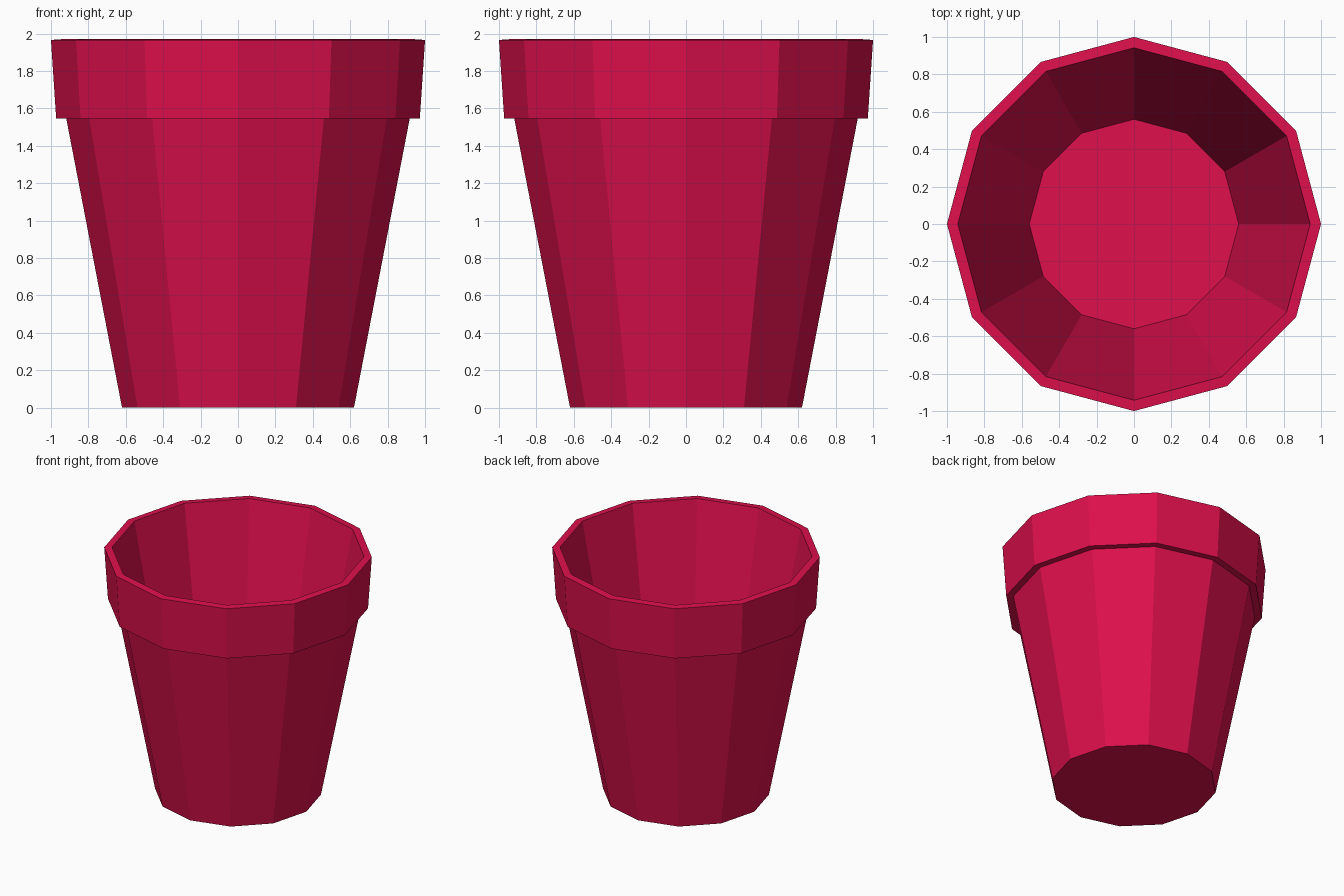
import bpy, bmesh, math

if "Cube" in bpy.data.objects:
    bpy.data.objects.remove(bpy.data.objects["Cube"])

SIDES = 12

# one flat colour for the whole pot
mat = bpy.data.materials.new("crimson")
mat.diffuse_color = (0.73, 0.005, 0.072, 1)
mat.use_nodes = True
mat.node_tree.nodes["Principled BSDF"].inputs["Base Color"].default_value = mat.diffuse_color

# profile (radius, height): underside, outer wall, collar, lip, inner wall, inner floor
profile = [(0.62, 0.0), (0.918, 1.545), (0.972, 1.545), (1.0, 1.966),
           (0.942, 1.97), (0.56, 0.05)]

bm = bmesh.new()
rings = [[bm.verts.new((r * math.cos(2 * math.pi * i / SIDES),
                        r * math.sin(2 * math.pi * i / SIDES), z))
          for i in range(SIDES)] for r, z in profile]

# walls between neighbouring rings
for a, b in zip(rings, rings[1:]):
    for i in range(SIDES):
        j = (i + 1) % SIDES
        bm.faces.new((a[i], a[j], b[j], b[i]))

# underside and inner floor
bm.faces.new(rings[0][::-1])
bm.faces.new(rings[-1])
bmesh.ops.recalc_face_normals(bm, faces=bm.faces[:])

mesh = bpy.data.meshes.new("flower_pot")
bm.to_mesh(mesh)
bm.free()
mesh.materials.append(mat)
pot = bpy.data.objects.new("flower_pot", mesh)
bpy.context.collection.objects.link(pot)
